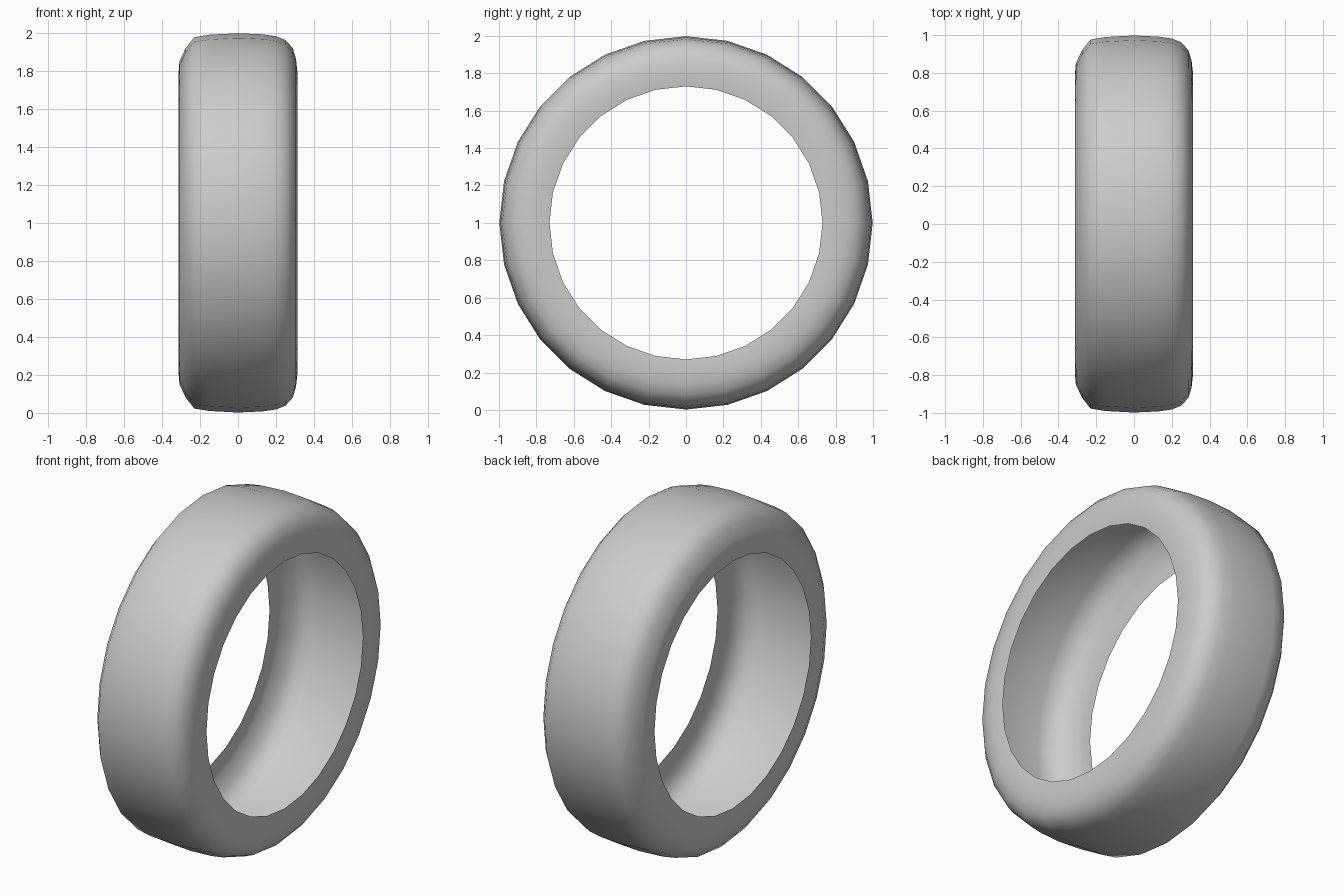
import bpy, bmesh, math

if "Cube" in bpy.data.objects:
    bpy.data.objects.remove(bpy.data.objects["Cube"])

SEGMENTS = 28
CENTRE_Z = 1.0

# Open tyre shell cross-section: (x across the tread, radius from the axle)
profile = [
    (-0.305, 0.73), (-0.312, 0.80), (-0.308, 0.85), (-0.275, 0.92),
    (-0.23, 0.977), (-0.15, 0.99), (0.0, 0.998), (0.13, 0.992),
    (0.20, 0.982), (0.25, 0.962), (0.288, 0.92), (0.305, 0.865),
    (0.312, 0.80), (0.305, 0.73),
]

# Rubber colour
rubber = bpy.data.materials.new("grey_rubber")
rubber.diffuse_color = (0.6, 0.6, 0.6, 1.0)
rubber.use_nodes = True
rubber.node_tree.nodes["Principled BSDF"].inputs["Base Color"].default_value = rubber.diffuse_color

# Revolve the cross-section about the x axis
bm = bmesh.new()
rings = []
for i in range(SEGMENTS):
    a = 2 * math.pi * i / SEGMENTS
    rings.append([bm.verts.new((x, r * math.sin(a), CENTRE_Z + r * math.cos(a)))
                  for x, r in profile])
for i in range(SEGMENTS):
    a, b = rings[i], rings[(i + 1) % SEGMENTS]
    for j in range(len(profile) - 1):
        f = bm.faces.new((a[j], b[j], b[j + 1], a[j + 1]))
        f.smooth = True

# Make the tread face outwards
bm.normal_update()
outward = sum(f.normal.y * f.calc_center_median().y
              + f.normal.z * (f.calc_center_median().z - CENTRE_Z) for f in bm.faces)
if outward < 0:
    bmesh.ops.reverse_faces(bm, faces=bm.faces[:])

mesh = bpy.data.meshes.new("tyre")
bm.to_mesh(mesh)
bm.free()
mesh.materials.append(rubber)
tyre = bpy.data.objects.new("tyre", mesh)
bpy.context.collection.objects.link(tyre)
